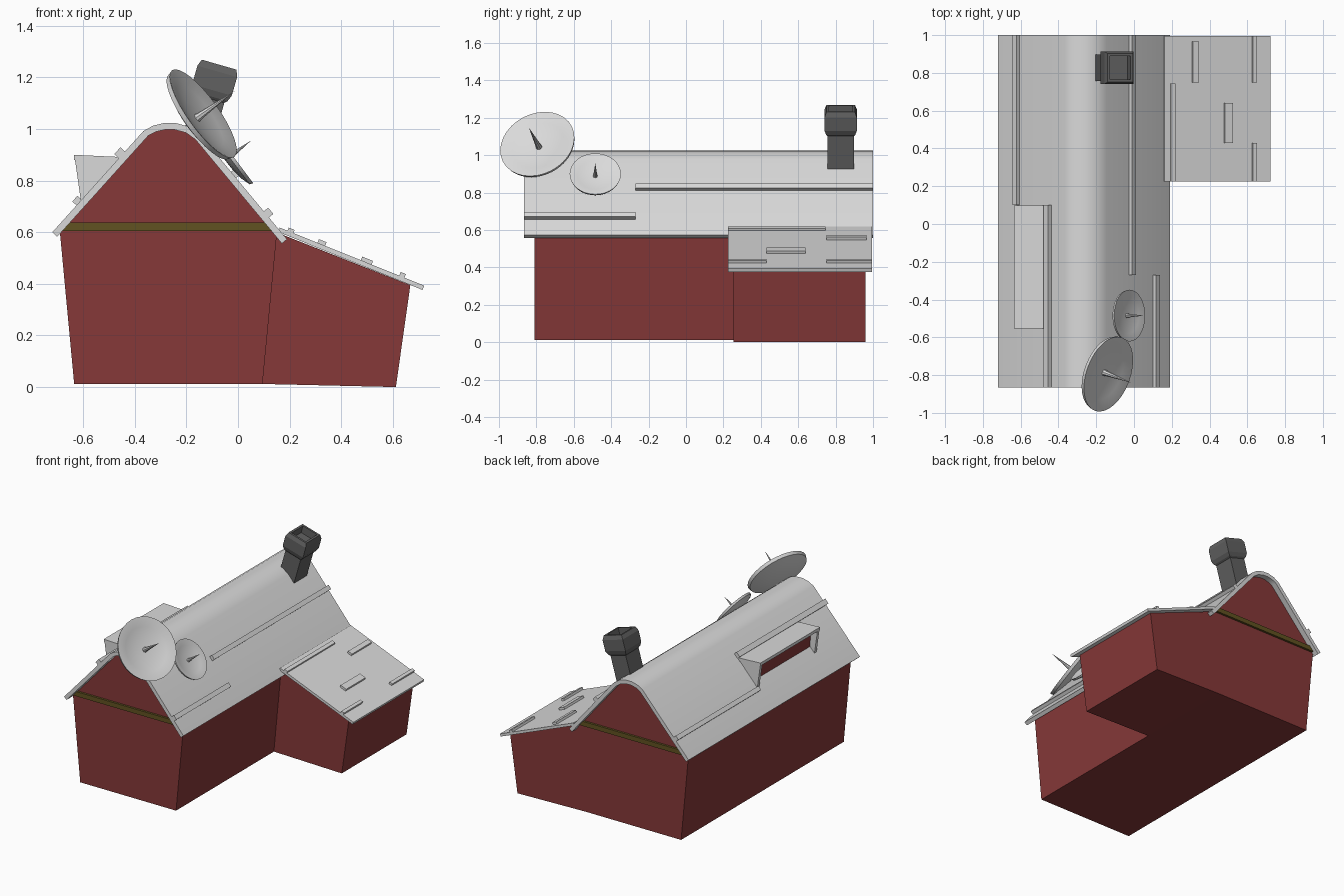
import bpy, bmesh, math
from mathutils import Vector, Matrix

if "Cube" in bpy.data.objects:
    bpy.data.objects.remove(bpy.data.objects["Cube"])


def material(name, r, g, b):
    m = bpy.data.materials.new(name)
    m.diffuse_color = (r, g, b, 1)
    m.use_nodes = True
    m.node_tree.nodes["Principled BSDF"].inputs["Base Color"].default_value = m.diffuse_color
    return m


RED = material("barn red", 0.24, 0.04, 0.04)
GREY = material("light grey", 0.70, 0.70, 0.70)
DARK = material("chimney grey", 0.12, 0.12, 0.12)
OLIVE = material("olive timber", 0.12, 0.085, 0.015)


def finish(name, bm, mat, smooth=None):
    bmesh.ops.recalc_face_normals(bm, faces=bm.faces)
    me = bpy.data.meshes.new(name)
    bm.to_mesh(me)
    bm.free()
    me.materials.append(mat)
    ob = bpy.data.objects.new(name, me)
    bpy.context.collection.objects.link(ob)
    if smooth:
        bpy.ops.object.select_all(action='DESELECT')
        ob.select_set(True)
        bpy.context.view_layer.objects.active = ob
        bpy.ops.object.shade_smooth_by_angle(angle=math.radians(smooth))
    return ob


def prism(name, profile, y0, y1, mat, smooth=None):
    """Extrude an x/z profile along y."""
    bm = bmesh.new()
    a = [bm.verts.new((x, y0, z)) for x, z in profile]
    b = [bm.verts.new((x, y1, z)) for x, z in profile]
    bm.faces.new(a)
    bm.faces.new(b[::-1])
    n = len(a)
    for i in range(n):
        bm.faces.new((a[i], b[i], b[(i + 1) % n], a[(i + 1) % n]))
    return finish(name, bm, mat, smooth)


def offset(line, d):
    """Move an open polyline (left to right) sideways; positive d is upward."""
    out = []
    for i, p in enumerate(line):
        a = Vector(line[max(i - 1, 0)])
        b = Vector(line[min(i + 1, len(line) - 1)])
        t = (b - a).normalized()
        out.append((p[0] - t.y * d, p[1] + t.x * d))
    return out


# Main roof: straight slopes with a rounded ridge
left = [(-0.72, 0.60), (-0.367, 0.992)]
right = [(-0.145, 0.976), (0.19, 0.573)]
ridge = [(-0.33, 1.013), (-0.285, 1.024), (-0.24, 1.023), (-0.19, 1.009)]
outer = left + ridge + right
inner = offset(outer, -0.026)
prism("main_roof", outer + inner[::-1], -0.865, 1.0, GREY, 25)

# Main house body, flaring upward
under = offset(outer, -0.024)[1:-1]
body = [(-0.635, 0.012), (-0.69, 0.597)] + under + [(0.15, 0.588), (0.095, 0.012)]
prism("house_body", body, -0.81, 0.96, RED)

# Lean-to body and roof
prism("side_body", [(0.094, 0.012), (0.148, 0.60), (0.668, 0.395), (0.612, 0.0)], 0.255, 0.96, RED)
side = [(0.162, 0.618), (0.722, 0.393)]
prism("side_roof", side + offset(side, -0.018)[::-1], 0.225, 0.995, GREY)

# Timber bands across both gables
for label, y0, y1 in (("front", -0.825, -0.80), ("back", 0.95, 0.975)):
    prism(label + "_gable_band", [(-0.692, 0.605), (-0.66, 0.637), (0.115, 0.637), (0.142, 0.605)],
          y0, y1, OLIVE)


def slat(name, slope, x0, x1, y0, y1, h):
    (ax, az), (bx, bz) = slope
    base = [(x, az + (bz - az) * (x - ax) / (bx - ax)) for x in (x0, x1)]
    prism(name, offset(base, -0.005) + offset(base, h)[::-1], y0, y1, GREY)


# Raised battens on the roofs
for i, (s, x0, x1, y0, y1, h) in enumerate([
        (right, -0.027, -0.007, -0.27, 1.0, 0.022),
        (right, 0.10, 0.12, -0.865, -0.27, 0.022),
        (left, -0.626, -0.606, 0.10, 1.0, 0.022),
        (left, -0.462, -0.438, -0.865, 0.10, 0.024),
        (side, 0.192, 0.215, 0.225, 0.745, 0.013),
        (side, 0.308, 0.338, 0.75, 0.965, 0.015),
        (side, 0.476, 0.518, 0.43, 0.64, 0.015),
        (side, 0.625, 0.645, 0.75, 0.995, 0.015),
        (side, 0.625, 0.645, 0.225, 0.43, 0.015)]):
    slat("roof_batten_%d" % (i + 1), s, x0, x1, y0, y1, h)

# Dormer: two cheeks, a flat roof and a recessed red wall
cheek = [(-0.608, 0.715), (-0.634, 0.895), (-0.462, 0.89), (-0.45, 0.87)]
for label, y in (("front", -0.55), ("back", 0.072)):
    prism("dormer_cheek_" + label, cheek, y, y + 0.022, GREY)
prism("dormer_roof", [(-0.635, 0.88), (-0.635, 0.90), (-0.462, 0.892), (-0.448, 0.868)],
      -0.553, 0.097, GREY)
prism("dormer_wall", [(-0.575, 0.74), (-0.58, 0.885), (-0.47, 0.885), (-0.47, 0.85)],
      -0.53, 0.075, RED)


# Leaning chimney: square rings from the base up to the hollow cap
def square_tower(name, rings, mat, matrix):
    bm = bmesh.new()
    loops = [[bm.verts.new((sx * hx, sy * hy, z)) for sx, sy in ((-1, -1), (1, -1), (1, 1), (-1, 1))]
             for hx, hy, z in rings]
    for a, b in zip(loops, loops[1:]):
        for i in range(4):
            j = (i + 1) % 4
            bm.faces.new((a[i], a[j], b[j], b[i]))
    bm.faces.new(loops[0])
    bm.faces.new(loops[-1])
    bm.transform(matrix)
    finish(name, bm, mat)


square_tower("chimney", [
    (0.06, 0.07, -0.30), (0.06, 0.07, -0.075), (0.07, 0.078, -0.065), (0.08, 0.086, -0.04),
    (0.08, 0.086, 0.035), (0.07, 0.076, 0.062), (0.056, 0.062, 0.062), (0.056, 0.062, 0.01)],
    DARK, Matrix.Translation((-0.09, 0.827, 1.19)) @ Matrix.Rotation(math.radians(16), 4, 'Y'))


# Satellite dishes: a turned bowl with a spike in the middle
def lathe(name, profile, matrix, steps, smooth):
    bm = bmesh.new()
    vs = [bm.verts.new((r, 0, z)) for r, z in profile]
    es = [bm.edges.new(p) for p in zip(vs, vs[1:])]
    bmesh.ops.spin(bm, geom=vs + es, cent=(0, 0, 0), axis=(0, 0, 1), angle=2 * math.pi, steps=steps)
    bmesh.ops.remove_doubles(bm, verts=bm.verts, dist=1e-5)
    bm.transform(matrix)
    finish(name, bm, GREY, smooth)


def dish(name, centre, normal, R, spike):
    m = Matrix.Translation(centre) @ Vector(normal).to_track_quat('Z', 'Y').to_matrix().to_4x4()
    bowl = [(0, -0.25), (0.35, -0.24), (0.7, -0.19), (0.97, -0.10), (1, 0),
            (0.97, 0), (0.7, -0.08), (0.35, -0.135), (0, -0.15)]
    lathe(name, [(r * R, z * R) for r, z in bowl], m, 32, 40)
    z0 = -0.16 * R
    lathe(name + "_spike", [(0, z0), (0.085 * R, z0), (0.07 * R, z0 + 0.02), (0, z0 + spike)], m, 8, 40)


dish("large_dish", (-0.135, -0.795, 1.06), (0.78, -0.29, 0.56), 0.207, 0.19)
dish("small_dish", (-0.023, -0.485, 0.90), (0.80, 0, 0.60), 0.137, 0.115)
